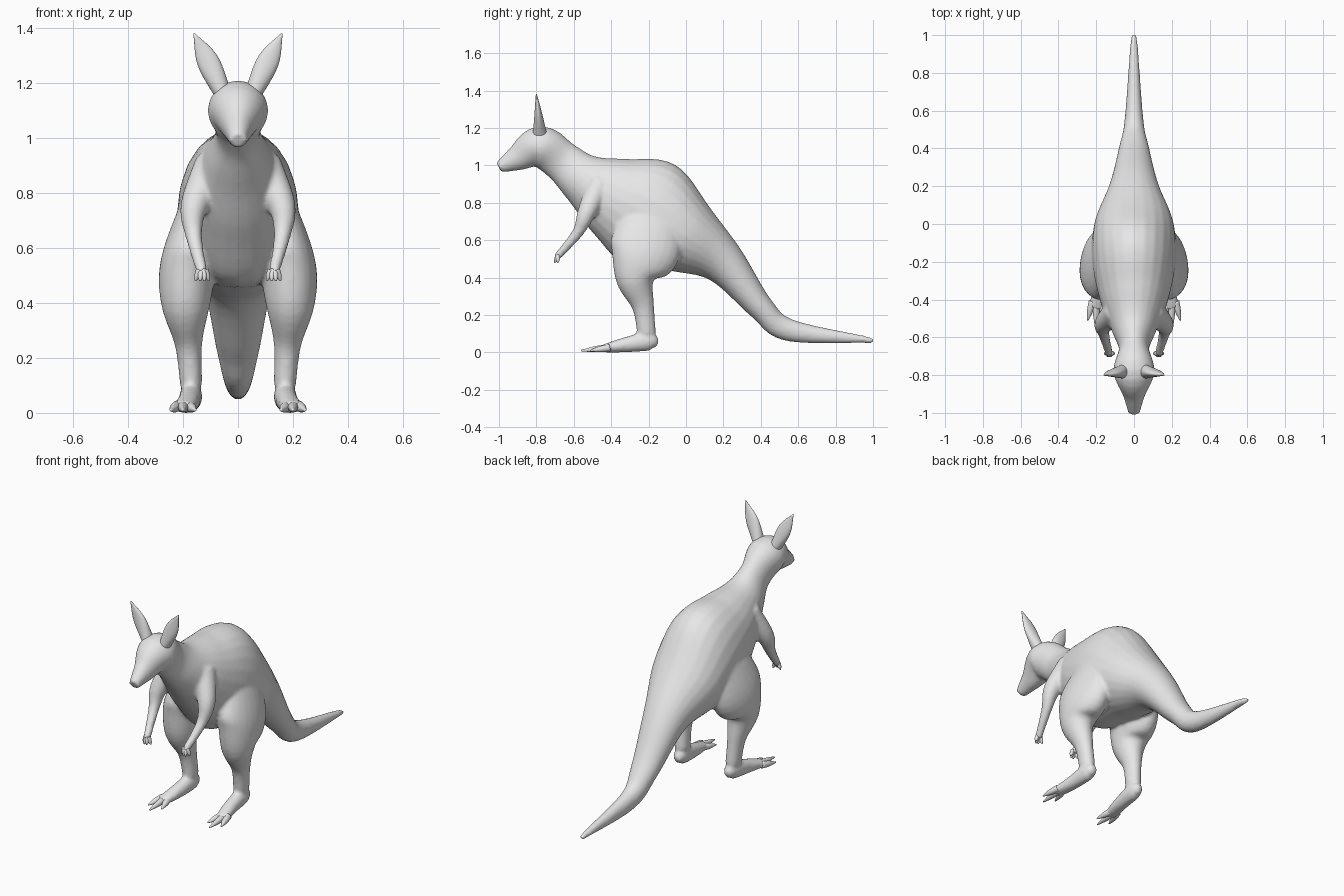
import bpy, bmesh
from math import sin, cos, tau
from mathutils import Vector

SEGMENTS = 24
STEPS = 6

default = bpy.data.objects.get("Cube")
if default:
    bpy.data.objects.remove(default, do_unlink=True)

fur = bpy.data.materials.new("grey fur")
fur.use_nodes = True
fur.diffuse_color = (0.8, 0.8, 0.8, 1)
fur.node_tree.nodes["Principled BSDF"].inputs["Base Color"].default_value = fur.diffuse_color


def smooth_path(points):
    """Pass a flowing curve through the control points, radii included."""
    keys = [Vector(p) for p in points]
    keys = [keys[0] * 2 - keys[1]] + keys + [keys[-1] * 2 - keys[-2]]
    path = []
    for before, start, end, after in zip(keys, keys[1:], keys[2:], keys[3:]):
        leave, arrive = (end - before) / 2, (after - start) / 2
        for step in range(STEPS):
            t = step / STEPS
            ease = t * t * (3 - 2 * t)
            path.append(start.lerp(end, ease)
                        + leave * t * (1 - t) ** 2 - arrive * t * t * (1 - t))
    path.append(keys[-2])
    return path


def tube(bm, points, side=1):
    """Closed oval tube; each point holds x, y, z, depth radius and optional width radius."""
    path = smooth_path(points)
    centres = [Vector((p[0] * side, p[1], p[2])) for p in path]
    last = len(path) - 1
    loops = []
    for i, (centre, point) in enumerate(zip(centres, path)):
        along = (centres[min(i + 1, last)] - centres[max(i - 1, 0)]).normalized()
        across = Vector((1, 0, 0))
        across = (across - along * across.dot(along)).normalized()
        up = along.cross(across)
        deep, wide = point[3], point[-1]
        angles = [tau * k / SEGMENTS for k in range(SEGMENTS)]
        loops.append([bm.verts.new(centre + across * wide * sin(a) + up * deep * cos(a))
                      for a in angles])
    for lower, upper in zip(loops, loops[1:]):
        for k in range(SEGMENTS):
            bm.faces.new((lower[k - 1], lower[k], upper[k], upper[k - 1]))
    bm.faces.new(loops[0])
    bm.faces.new(loops[-1])


def finish(name, bm):
    """Turn the mesh data into a smooth, coloured object."""
    bmesh.ops.recalc_face_normals(bm, faces=bm.faces)
    for face in bm.faces:
        face.smooth = True
    mesh = bpy.data.meshes.new(name)
    bm.to_mesh(mesh)
    bm.free()
    mesh.materials.append(fur)
    obj = bpy.data.objects.new(name, mesh)
    bpy.context.collection.objects.link(obj)
    return obj


# Head, neck, trunk and tail: y, z, depth radius, width radius
spine = [
    (-1, 0.99, 0.03, 0.03),
    (-0.9, 1.04, 0.07, 0.06),
    (-0.78, 1.1, 0.11, 0.11),
    (-0.66, 1.02, 0.11, 0.08),
    (-0.55, 0.93, 0.14, 0.12),
    (-0.4, 0.84, 0.22, 0.18),
    (-0.2, 0.74, 0.3, 0.22),
    (0, 0.62, 0.21, 0.21),
    (0.2, 0.48, 0.12, 0.13),
    (0.4, 0.24, 0.07, 0.08),
    (0.55, 0.12, 0.06, 0.05),
    (0.95, 0.07, 0.02, 0.02),
    (1, 0.06, 0.01, 0.01),
]

# Hind leg from hip to ankle
leg = [
    (0.13, -0.16, 0.8, 0.14, 0.06),
    (0.18, -0.22, 0.55, 0.19, 0.1),
    (0.19, -0.27, 0.4, 0.11, 0.09),
    (0.18, -0.23, 0.25, 0.06, 0.05),
    (0.17, -0.21, 0.1, 0.05, 0.04),
]

# Long foot from heel to ball
foot = [
    (0.17, -0.15, 0.05, 0.02, 0.02),
    (0.17, -0.2, 0.06, 0.05, 0.04),
    (0.18, -0.33, 0.04, 0.04, 0.04),
    (0.2, -0.45, 0.02, 0.02, 0.04),
]

# Arm from shoulder to wrist
arm = [
    (0.09, -0.46, 0.9, 0.07),
    (0.16, -0.53, 0.75, 0.05),
    (0.16, -0.58, 0.64, 0.03),
    (0.13, -0.69, 0.51, 0.02),
]

# Upright pointed ear
ear = [
    (0.05, -0.78, 1.15, 0.04, 0.03),
    (0.11, -0.79, 1.28, 0.02, 0.04),
    (0.16, -0.8, 1.38, 0.003, 0.003),
]

# Fuse the trunk and limbs into a single skin
body = bmesh.new()
tube(body, [(0, *section) for section in spine])
for side in (1, -1):
    for part in (leg, foot, arm):
        tube(body, part, side)
body = finish("body", body)
fuse = body.modifiers.new("fuse", 'REMESH')
fuse.mode = 'VOXEL'
fuse.voxel_size = 0.01
fuse.use_smooth_shade = True
blend = body.modifiers.new("blend", 'SMOOTH')
blend.iterations = 6

for side, label in ((1, "left"), (-1, "right")):
    ears = bmesh.new()
    tube(ears, ear, side)
    finish(label + "_ear", ears)

    # Three clawed toes fan out from the ball, the middle one longest
    toes = bmesh.new()
    for spread in (-1, 0, 1):
        reach = 0.15 - 0.05 * abs(spread)
        ball = Vector((0.2 + spread * 0.02, -0.41, 0.025))
        tip = Vector((0.2 + spread * 0.045, -0.41 - reach, 0.01))
        tube(toes, [(*ball, 0.02), (*ball.lerp(tip, 0.5), 0.016), (*tip, 0.004)], side)
    finish(label + "_toes", toes)

    # Four short fingers fan out from the paw
    fingers = bmesh.new()
    for finger in range(4):
        spread = finger / 3 - 0.5
        wrist = Vector((0.13 + spread * 0.02, -0.685, 0.52))
        tip = Vector((0.13 + spread * 0.05, -0.71 + abs(spread) * 0.05, 0.48))
        tube(fingers, [(*wrist, 0.013), (*wrist.lerp(tip, 0.6), 0.01), (*tip, 0.003)], side)
    finish(label + "_fingers", fingers)
